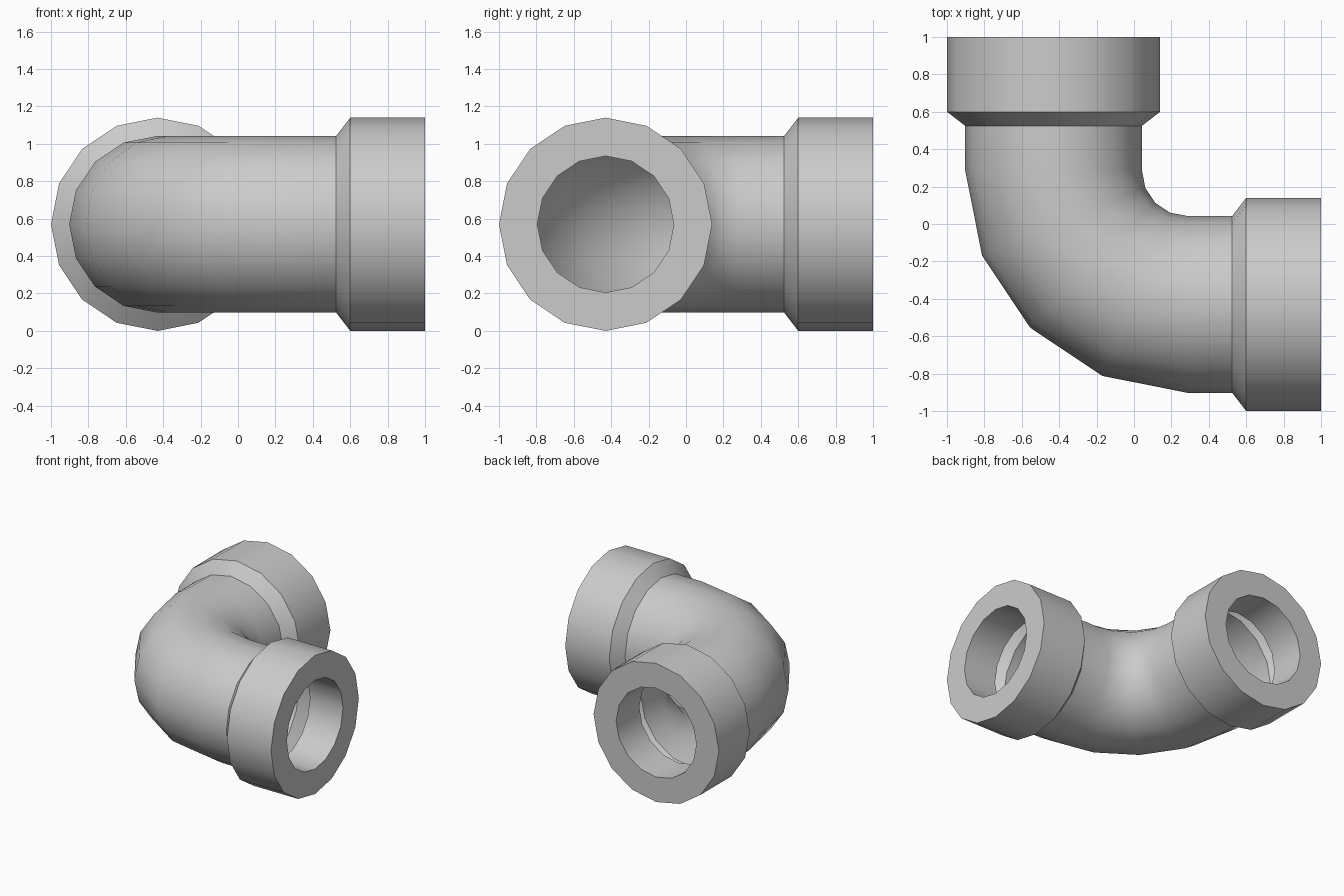
import bpy, bmesh, math
from mathutils import Vector

if "Cube" in bpy.data.objects:
    bpy.data.objects.remove(bpy.data.objects["Cube"])

SIDES = 16
AXIS = -0.43      # pipe centre line offset in x and y
BEND = 0.285      # centre of the bend in x and y
Z = 0.57
COLLAR, PIPE, BORE = 0.57, 0.4725, 0.365


def add_ring(bm, centre, sideways, r):
    verts = []
    for i in range(SIDES):
        a = 2 * math.pi * i / SIDES
        verts.append(bm.verts.new(centre + sideways * r * math.cos(a) + Vector((0, 0, r * math.sin(a)))))
    return verts


# Socket profile: (distance along the arm, radius), from inside the bore to the pipe
socket = [(0.70, BORE), (1.0, BORE), (1.0, COLLAR), (0.60, COLLAR), (0.525, PIPE)]

stations = []
for d, r in socket:
    stations.append((Vector((AXIS, d, Z)), Vector((-1, 0, 0)), r))
# Quarter bend in four steps
for k in range(5):
    a = math.pi / 8 * k
    out = Vector((-math.cos(a), -math.sin(a), 0))
    stations.append((Vector((BEND, BEND, Z)) + out * (BEND - AXIS), out, PIPE))
for d, r in reversed(socket):
    stations.append((Vector((d, AXIS, Z)), Vector((0, -1, 0)), r))

# Skin the rings into one elbow
bm = bmesh.new()
rings = [add_ring(bm, *s) for s in stations]
for a, b in zip(rings, rings[1:]):
    for i in range(SIDES):
        j = (i + 1) % SIDES
        bm.faces.new((a[i], a[j], b[j], b[i]))
bmesh.ops.recalc_face_normals(bm, faces=bm.faces)
mesh = bpy.data.meshes.new("pipe_elbow")
bm.to_mesh(mesh)
bm.free()
elbow = bpy.data.objects.new("pipe_elbow", mesh)
bpy.context.collection.objects.link(elbow)
bpy.context.view_layer.objects.active = elbow
elbow.select_set(True)
bpy.ops.object.shade_smooth_by_angle(angle=math.radians(35))
